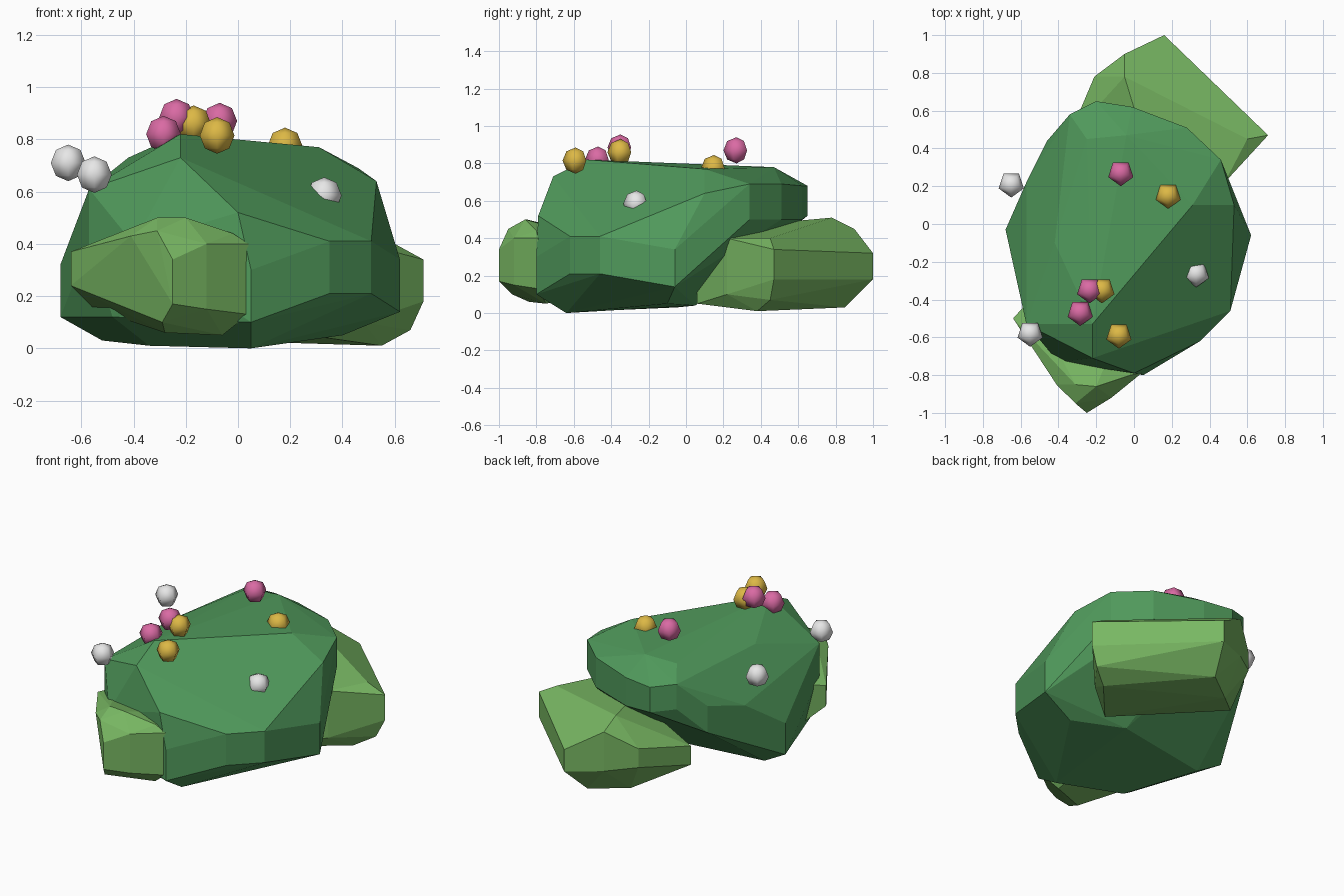
import bpy
import bmesh
import math
from mathutils import Vector

default_cube = bpy.data.objects.get("Cube")
if default_cube:
    bpy.data.objects.remove(default_cube, do_unlink=True)


def make_material(name, red, green, blue):
    material = bpy.data.materials.new(name)
    material.use_nodes = True
    colour = (red, green, blue, 1)
    material.diffuse_color = colour
    shader = next(n for n in material.node_tree.nodes if n.type == "BSDF_PRINCIPLED")
    shader.inputs["Base Color"].default_value = colour
    shader.inputs["Roughness"].default_value = .9
    return material


def add_object(name, bm, material):
    mesh = bpy.data.meshes.new(name)
    bm.to_mesh(mesh)
    bm.free()
    mesh.materials.append(material)
    model_part = bpy.data.objects.new(name, mesh)
    bpy.context.collection.objects.link(model_part)
    return model_part


def make_clump(name, corners, material):
    """Faceted clump: each corner is x, y and one or more heights."""
    bm = bmesh.new()
    for x, y, *heights in corners:
        for z in heights:
            bm.verts.new((x, y, z))
    hull = bmesh.ops.convex_hull(bm, input=bm.verts[:])
    loose = {v for v in hull["geom_interior"] + hull["geom_unused"]
             if isinstance(v, bmesh.types.BMVert)}
    bmesh.ops.delete(bm, geom=list(loose), context="VERTS")
    bmesh.ops.dissolve_limit(bm, angle_limit=math.radians(3),
                             verts=bm.verts[:], edges=bm.edges[:])
    bmesh.ops.recalc_face_normals(bm, faces=bm.faces[:])
    return add_object(name, bm, material)


def make_blossom(name, centre, material):
    """Small five-sided ball with one corner facing the front."""
    bm = bmesh.new()
    bmesh.ops.create_uvsphere(bm, u_segments=5, v_segments=4, radius=.07)
    for vert in bm.verts:
        x, y, z = vert.co
        vert.co = Vector((-x, -y, z)) + Vector(centre)
    for face in bm.faces:
        face.smooth = True
    bmesh.ops.recalc_face_normals(bm, faces=bm.faces[:])
    return add_object(name, bm, material)


dark_leaf = make_material("dark leaf green", .08, .32, .105)
light_leaf = make_material("light leaf green", .19, .48, .125)
pink = make_material("blossom pink", .7, .145, .37)
yellow = make_material("blossom yellow", .72, .48, .06)
white = make_material("blossom white", .8, .8, .8)

# Main bush: side columns, then crown, then underside
make_clump("main_bush", [
    (.05, -.8, .1, .3), (0, -.79, .52), (.35, -.62, .21, .41),
    (.51, -.46, .21, .41), (.62, -.06, .14, .34), (.53, .1, .64),
    (.46, .34, .5, .69), (.28, .51, .5, .69), (-.01, .62, .5, .68),
    (-.2, .65, .52, .68), (-.34, .58, .55, .71), (-.46, .44, .38, .55),
    (-.57, .22, .33, .5), (-.68, -.03, .12, .32), (-.57, -.53, .4, .61),
    (-.4, -.73, .4), (-.48, -.61, .12),
    (-.22, -.71, .73), (-.22, -.53, .82), (.31, .1, .77),
    (-.04, .47, .78), (-.25, .45, .77), (-.42, -.1, .73),
    (-.52, -.05, .03), (-.34, -.5, .01), (.05, -.64, 0),
    (.4, -.1, .05), (.1, .05, .04),
], dark_leaf)

# Small bush in front
make_clump("front_bush", [
    (-.64, -.5, .24, .37), (-.25, -1, .17, .34), (.04, -.79, .13, .4),
    (-.12, -.92, .15, .4), (-.31, -.95, .45), (-.41, -.85, .43),
    (-.31, -.85, .5), (-.2, -.86, .5), (-.02, -.8, .44),
    (-.29, -.93, .1), (-.28, -.84, .06), (-.06, -.75, .05),
    (-.55, -.4, .15, .39), (-.05, -.5, .1, .4),
], light_leaf)

# Small bush behind
make_clump("back_bush", [
    (.16, 1, .18, .32), (.71, .47, .18, .34), (-.05, .9, .2, .45),
    (-.21, .78, .22, .34), (-.35, .45, .15, .27), (-.05, .78, .51),
    (.6, .45, .4), (.05, .45, .48), (.48, .22, .1, .4),
    (.66, .45, .07), (.55, .38, .01), (.1, .85, .03),
    (-.1, .7, .03), (.27, .06, .05, .2),
], light_leaf)

# Blossoms scattered over the crown
blossoms = {
    "white_blossom": (white, [(-.65, .21, .71), (-.55, -.58, .665), (.33, -.265, .585)]),
    "pink_blossom": (pink, [(-.07, .27, .87), (-.235, -.35, .885), (-.285, -.47, .82)]),
    "yellow_blossom": (yellow, [(-.17, -.35, .86), (-.08, -.59, .815), (.18, .15, .775)]),
}
for name, (material, centres) in blossoms.items():
    for number, centre in enumerate(centres, start=1):
        make_blossom(f"{name}_{number}", centre, material)
